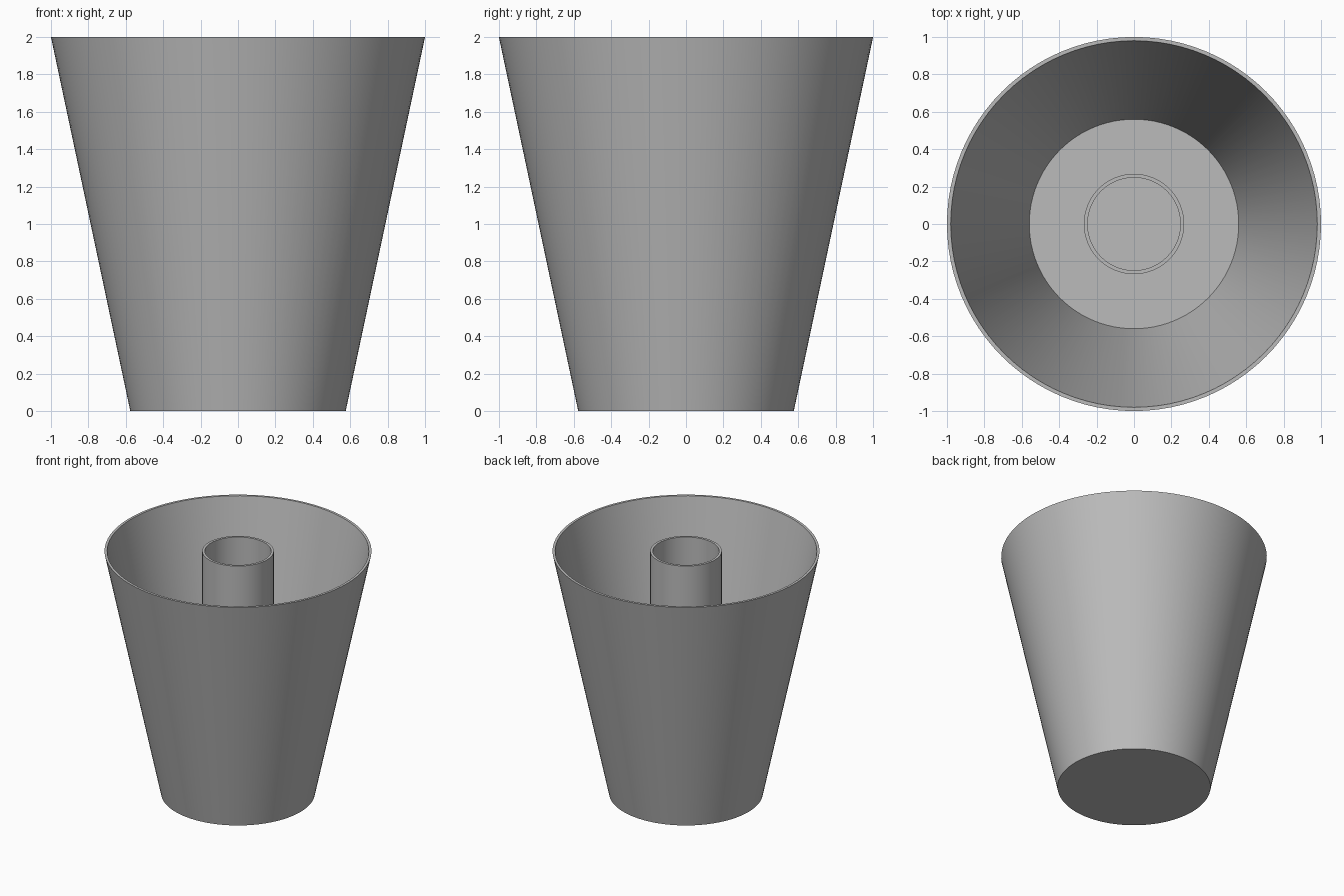
import bpy, bmesh, math

cube = bpy.data.objects.get("Cube")
if cube:
    bpy.data.objects.remove(cube, do_unlink=True)

SEGMENTS = 96
HEIGHT = 2.0
WALL = 0.02

grey = bpy.data.materials.new("plain grey")
grey.use_nodes = True
colour = (0.5, 0.5, 0.5, 1)
grey.diffuse_color = colour
grey.node_tree.nodes["Principled BSDF"].inputs["Base Color"].default_value = colour


def lathe(name, profile):
    """Spin a (radius, height) profile around the z axis."""
    bm = bmesh.new()
    verts = [bm.verts.new((r, 0, z)) for r, z in profile]
    edges = [bm.edges.new(pair) for pair in zip(verts, verts[1:])]
    bmesh.ops.spin(bm, geom=verts + edges, cent=(0, 0, 0), axis=(0, 0, 1),
                   angle=math.tau, steps=SEGMENTS)
    bmesh.ops.remove_doubles(bm, verts=bm.verts, dist=0.0001)
    bmesh.ops.recalc_face_normals(bm, faces=bm.faces)
    mesh = bpy.data.meshes.new(name)
    bm.to_mesh(mesh)
    bm.free()
    mesh.materials.append(grey)
    obj = bpy.data.objects.new(name, mesh)
    bpy.context.collection.objects.link(obj)
    bpy.ops.object.select_all(action="DESELECT")
    obj.select_set(True)
    bpy.context.view_layer.objects.active = obj
    bpy.ops.object.shade_smooth_by_angle(angle=math.radians(30))
    return obj


# Tapered bucket with a thin wall and a flat floor
lathe("tapered_bucket", [(0, 0), (0.576, 0), (1, HEIGHT), (1 - WALL, HEIGHT),
                         (0.56, WALL), (0, WALL)])

# Hollow tube standing on the floor, level with the rim
TUBE = 0.268
lathe("centre_tube", [(TUBE, WALL), (TUBE, HEIGHT), (TUBE - WALL, HEIGHT),
                      (TUBE - WALL, WALL), (TUBE, WALL)])
